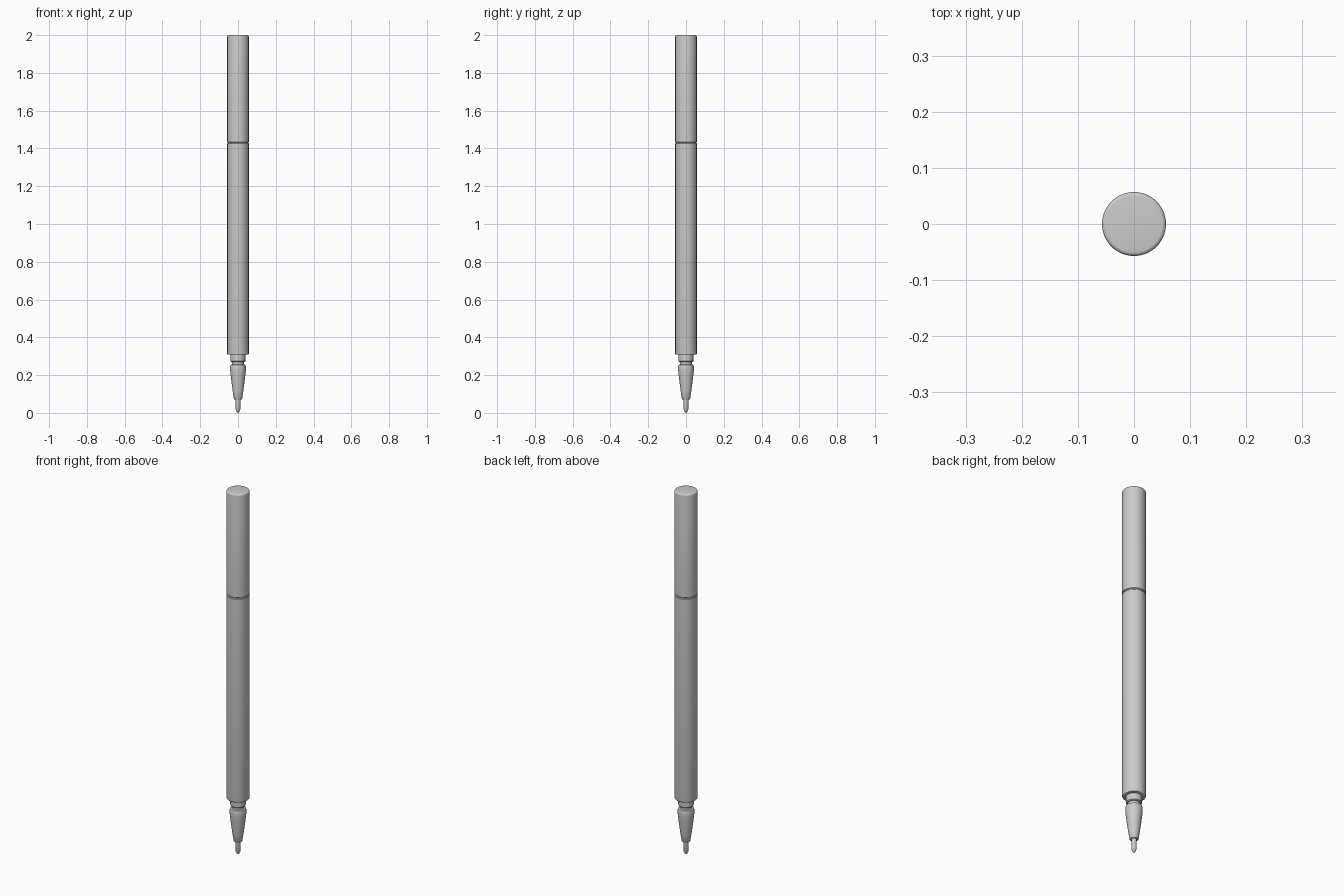
import bpy
import bmesh
import math

SIDES = 64

cube = bpy.data.objects.get("Cube")
if cube:
    bpy.data.objects.remove(cube, do_unlink=True)

# One plain grey for the whole pen
GREY = (0.6, 0.6, 0.6, 1.0)
grey = bpy.data.materials.new("light_grey")
grey.use_nodes = True
grey.diffuse_color = GREY
grey.node_tree.nodes["Principled BSDF"].inputs["Base Color"].default_value = GREY


def lathe(name, profile):
    """Turn (radius, height) points, listed bottom to top, into a capped solid."""
    bm = bmesh.new()
    rings = []
    for r, z in profile:
        rings.append([bm.verts.new((r * math.cos(a), r * math.sin(a), z))
                      for a in (math.tau * i / SIDES for i in range(SIDES))])
    for low, high in zip(rings, rings[1:]):
        for i in range(SIDES):
            j = (i + 1) % SIDES
            bm.faces.new((low[i], low[j], high[j], high[i]))
    bm.faces.new(rings[0][::-1])
    bm.faces.new(rings[-1])
    mesh = bpy.data.meshes.new(name)
    bm.to_mesh(mesh)
    bm.free()
    mesh.materials.append(grey)
    obj = bpy.data.objects.new(name, mesh)
    bpy.context.collection.objects.link(obj)
    bpy.ops.object.select_all(action="DESELECT")
    obj.select_set(True)
    bpy.context.view_layer.objects.active = obj
    bpy.ops.object.shade_smooth_by_angle(angle=math.radians(30))
    return obj


R = 0.057      # outer barrel radius
SEAM = 1.43    # where barrel and upper section meet


def round_edge(r, z, size, direction):
    """Quarter-round edge from the side (r) inward to the end at height z."""
    return [(r - size + size * math.cos(a), z - direction * size * (1 - math.sin(a)))
            for a in (math.pi / 2 * k / 4 for k in range(5))]


# Upper section with a softly rounded end
lathe("upper_barrel", [(R - 0.003, SEAM + 0.002), (R, SEAM + 0.005)]
      + round_edge(R, 2.0, 0.007, 1))

# Lower barrel with a small rounded bottom rim
lathe("lower_barrel", round_edge(R, 0.308, 0.004, -1)[::-1]
      + [(R, SEAM - 0.005), (R - 0.003, SEAM - 0.002)])

# Narrow core showing in the seam
lathe("seam_ring", [(R - 0.004, SEAM - 0.01), (R - 0.004, SEAM + 0.01)])

# Collar and narrow neck below the barrel
lathe("collar", [(0.036, 0.27), (0.039, 0.274), (0.039, 0.32)])
lathe("neck", [(0.031, 0.245), (0.031, 0.28)])

# Bulged, tapering nose cone
lathe("nose_cone", [(0.020, 0.072), (0.022, 0.075), (0.028, 0.115),
                    (0.034, 0.16), (0.039, 0.2), (0.0415, 0.225),
                    (0.0415, 0.245), (0.039, 0.254), (0.033, 0.257)])

# Metal tip tube and writing ball
lathe("tip_tube", [(0.008, 0.01), (0.013, 0.019), (0.013, 0.08)])
lathe("writing_ball", [(0.002, 0), (0.005, 0.002), (0.007, 0.006), (0.007, 0.014)])
